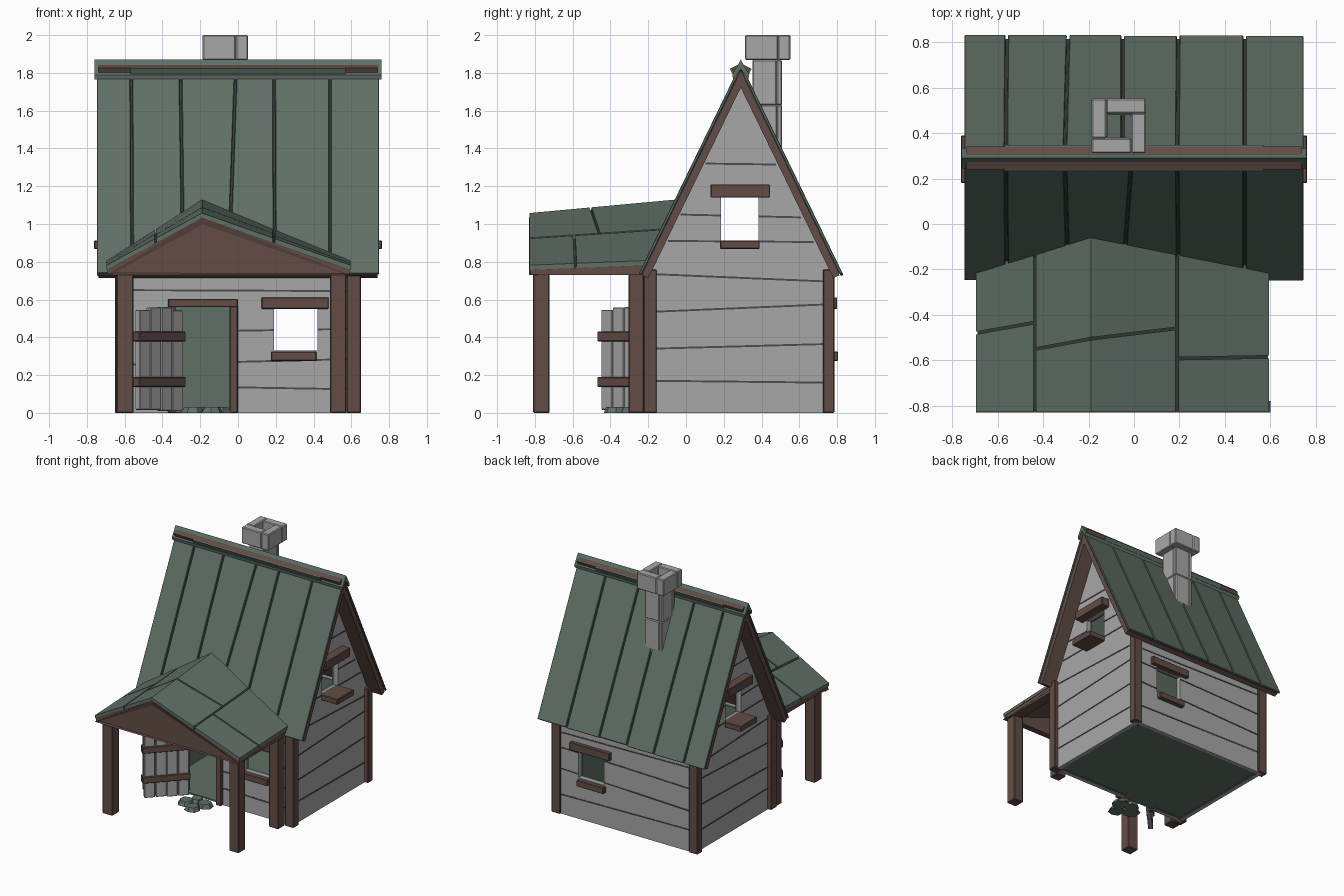
import bpy, bmesh, math, random
from mathutils import Vector, Matrix

random.seed(4)
if "Cube" in bpy.data.objects:
    bpy.data.objects.remove(bpy.data.objects["Cube"])


def material(name, r, g, b):
    m = bpy.data.materials.new(name)
    m.use_nodes = True
    m.diffuse_color = (r, g, b, 1)
    m.node_tree.nodes["Principled BSDF"].inputs["Base Color"].default_value = (r, g, b, 1)
    return m


GREY = material("pale grey boards", .39, .39, .39)
GREEN = material("moss green", .115, .16, .13)
BROWN = material("dark brown wood", .125, .073, .06)
SEAM = material("dark grey seam", .07, .07, .07)
DEEP = material("deep green seam", .035, .048, .04)


def finish(name, bm, mat, bevel=0):
    bmesh.ops.recalc_face_normals(bm, faces=bm.faces)
    me = bpy.data.meshes.new(name)
    bm.to_mesh(me)
    bm.free()
    me.materials.append(mat)
    ob = bpy.data.objects.new(name, me)
    bpy.context.collection.objects.link(ob)
    if bevel:
        mod = ob.modifiers.new("Bevel", "BEVEL")
        mod.width, mod.segments = bevel, 1
    return ob


def add_slab(bm, pts, vec):
    """Extrude a flat polygon along a vector."""
    a = [bm.verts.new(p) for p in pts]
    b = [bm.verts.new(Vector(p) + Vector(vec)) for p in pts]
    bm.faces.new(a)
    bm.faces.new(b[::-1])
    for i in range(len(a)):
        j = (i + 1) % len(a)
        bm.faces.new((a[j], a[i], b[i], b[j]))


def slab(name, pts, vec, mat, bevel=0):
    bm = bmesh.new()
    add_slab(bm, pts, vec)
    return finish(name, bm, mat, bevel)


def add_box(bm, x, y, z):
    add_slab(bm, [(x[0], y[0], z[0]), (x[1], y[0], z[0]), (x[1], y[1], z[0]), (x[0], y[1], z[0])],
             (0, 0, z[1] - z[0]))


def box(name, x, y, z, mat, bevel=0):
    bm = bmesh.new()
    add_box(bm, x, y, z)
    return finish(name, bm, mat, bevel)


# House dimensions
WX, Y0, Y1, MID = .62, -.19, .77, .29
RIDGE, SLOPE, EAVE = 1.85, 2.06, .54

# Cutter for the door and the aligned window openings
bm = bmesh.new()
add_box(bm, (.19, .42), (-.4, 1), (.33, .55))
add_box(bm, (-.9, .9), (.185, .385), (.91, 1.14))
add_box(bm, (-.33, -.045), (-.4, 0), (-.1, .56))
cutter = finish("opening_cutter", bm, GREY)
cutter.hide_render = True


def cut(ob):
    mod = ob.modifiers.new("Openings", "BOOLEAN")
    mod.object, mod.operation, mod.solver = cutter, "DIFFERENCE", "EXACT"
    bpy.context.view_layer.objects.active = ob
    bpy.ops.object.modifier_apply(modifier=mod.name)


# Walls: grey outer boards with a green lining
def gable(x, inset):
    return [(x, Y0 + inset, 0), (x, Y1 - inset, 0), (x, Y1 - inset, .77), (x, MID, 1.74), (x, Y0 + inset, .77)]


for s, side in ((1, "left"), (-1, "right")):
    cut(slab(side + "_gable_wall", gable(s * WX, 0), (-s * .03, 0, 0), GREY))
    cut(slab(side + "_gable_lining", gable(s * (WX - .03), .04), (-s * .02, 0, 0), GREEN))
for s, y, side in ((1, Y0, "front"), (-1, Y1, "back")):
    for part, d, w, mat in (("wall", 0, .03, GREY), ("lining", .03, .02, GREEN)):
        x = WX - .03 - d
        cut(box(side + "_" + part, (-x, x), sorted((y + s * d, y + s * (d + w))), (0, .75), mat))
box("floor", (-WX + .01, WX - .01), (Y0 + .01, Y1 - .01), (.002, .015), GREEN)

# Dark seams between the wall boards, as thin plates
bm = bmesh.new()
for s in (1, -1):
    for za, zb in ((.165, .155), (.335, .36), (.53, .57), (.73, .69), (.905, .9), (1.045, 1.03), (1.315, 1.31)):
        half = min(.47, (1.7 - max(za, zb)) / SLOPE)
        a, b = MID - half, MID + half
        add_slab(bm, [(s * WX, a, za), (s * WX, b, zb), (s * WX, b, zb + .01), (s * WX, a, za + .01)],
                 (s * .003, 0, 0))
for y, vec, rows in ((Y0, -.003, ((.14, .12), (.25, .28), (.42, .44), (.645, .64))),
                     (Y1, .003, ((.17, .15), (.32, .36), (.5, .53), (.67, .65)))):
    for za, zb in rows:
        add_slab(bm, [(-.6, y, za), (.6, y, zb), (.6, y, zb + .01), (-.6, y, za + .01)], (0, vec, 0))
cut(finish("wall_seams", bm, SEAM))
bpy.data.objects.remove(cutter)

# Corner posts
for s, side in ((1, "left"), (-1, "right")):
    x = sorted((s * .575, s * .652))
    box("front_corner_post_" + side, x, (-.225, -.155), (0, .76), BROWN, .005)
    box("back_corner_post_" + side, x, (.725, .785), (0, .76), BROWN, .005)

# Window lintels and sills
for s, side in ((1, "left"), (-1, "right")):
    box(side + "_gable_lintel", sorted((s * .6, s * .69)), (.13, .445), (1.14, 1.21), BROWN, .004)
    box(side + "_gable_sill", sorted((s * .6, s * .762)), (.18, .39), (.868, .912), BROWN, .004)
for s, y, side in ((-1, Y0, "front"), (1, Y1, "back")):
    box(side + "_lintel", (.125, .48), sorted((y - s * .02, y + s * .03)), (.55, .612), BROWN, .004)
    box(side + "_sill", (.175, .415), sorted((y - s * .02, y + s * .035)), (.275, .325), BROWN, .004)


# Main roof: brown boards, seam sheet and separate green panels
def roof_slab(name, s, corners, top, thick, mat, bevel=0):
    n = Vector((0, s * SLOPE, 1)).normalized()
    pts = [Vector((x, MID + s * d, RIDGE - SLOPE * d)) + n * top for x, d in corners]
    return slab(name, pts, n * -thick, mat, bevel)


def span(x, d):
    return [(-x, 0), (x, 0), (x, d), (-x, d)]


for s, side in ((-1, "front"), (1, "back")):
    roof_slab(side + "_roof_boards", s, span(.738, EAVE), -.02, .036, BROWN)
    roof_slab(side + "_roof_seams", s, span(.736, EAVE - .004), -.014, .006, DEEP)
    roof_slab(side + "_ceiling", s, span(.57, .42), -.056, .008, GREEN)
    joints = [(-.752, -.752), (-.56, -.565), (-.29, -.305), (-.05, -.01 if s < 0 else -.05),
              (.195, .19), (.487, .487), (.752, .752)]
    for i, ((b0, t0), (b1, t1)) in enumerate(zip(joints, joints[1:])):
        e = EAVE + random.uniform(-.003, .004)
        roof_slab(f"{side}_roof_panel_{i + 1}", s,
                  [(t0 + .006, 0), (t1 - .006, 0), (b1 - .006, e), (b0 + .006, e)], 0, .015, GREEN, .003)
slab("ridge_cap", [(-.76, MID + y, z) for y, z in
                   ((0, 1.87), (-.045, 1.79), (-.04, 1.765), (0, 1.82), (.04, 1.765), (.045, 1.79))],
     (1.52, 0, 0), GREEN)


# Chimney: hollow courses of four interlocking blocks
def course(name, cx, cy, half, hole, z0, z1):
    for k in range(4):
        turn = Matrix.Translation((cx, cy, 0)) @ Matrix.Rotation(k * math.pi / 2, 4, "Z")
        bm = bmesh.new()
        add_box(bm, (-half, hole), (-half, -hole), (z0, z1))
        bm.transform(turn)
        finish(f"{name}_block_{k + 1}", bm, GREY, .006)


course("chimney_cap", -.067, .432, .12, .055, 1.868, 2)
course("chimney_upper", -.067, .43, .079, .05, 1.63, 1.868)
course("chimney_lower", -.067, .432, .077, .05, 1.36, 1.63)

# Porch roof: off-centre ridge, rising gently toward the house
PX, PL, PR, FRONT = -.19, -.695, .595, -.828


def fall(x):
    return (PX - x) / (PX - PL) if x < PX else (x - PX) / (PR - PX)


def porch_point(x, y, drop):
    ridge, eave = 1.058 + (y - FRONT) * .092, .782 + (y - FRONT) * .04
    return (x, y, ridge + (eave - ridge) * fall(x) - drop)


def house_edge(x):
    return -.06 - .14 * fall(x)


def porch_slab(name, x0, x1, f0, f1, b0, b1, drop, thick, mat, bevel=0):
    corners = ((x0, f0), (x1, f1), (x1, b1), (x0, b0))
    slab(name, [porch_point(x, y, drop) for x, y in corners], (0, 0, -thick), mat, bevel)


for name, x0, x1, y0, y1 in (("right_outer", PL, -.443, -.48, -.435), ("right_inner", -.431, PX, -.55, -.505),
                             ("left_inner", PX, .183, -.505, -.46), ("left_outer", .195, PR, -.592, -.585)):
    g = .006
    porch_slab(f"porch_{name}_front_panel", x0, x1, FRONT, FRONT, y0 - g, y1 - g, 0, .025, GREEN)
    porch_slab(f"porch_{name}_rear_panel", x0, x1, y0 + g, y1 + g, house_edge(x0), house_edge(x1), 0, .025, GREEN)
for name, x0, x1 in (("right", PL + .005, PX), ("left", PX, PR - .005)):
    for part, drop, thick, mat in (("seams", .02, .008, DEEP), ("boards", .028, .025, BROWN)):
        porch_slab(f"porch_{name}_{part}", x0, x1, FRONT + .005, FRONT + .005,
                   house_edge(x0), house_edge(x1), drop, thick, mat)

# Porch gable with a recessed panel
bm = bmesh.new()
add_slab(bm, [(PL, -.83, .73), (PR + .005, -.83, .73), (PX, -.83, 1.035)], (0, .05, 0))
bm.faces.ensure_lookup_table()
bmesh.ops.recalc_face_normals(bm, faces=bm.faces)
bmesh.ops.inset_region(bm, faces=[bm.faces[0]], thickness=.038, depth=-.008)
finish("porch_gable", bm, BROWN)

# Porch beams and posts
for side, x, bx in (("right", (-.643, -.553), (-.685, -.6)), ("left", (.488, .573), (.505, .587))):
    box("porch_beam_" + side, bx, (-.82, -.2), (.73, .775), BROWN)
    box("porch_front_post_" + side, x, (-.81, -.722), (0, .74), BROWN, .005)
    box("porch_rear_post_" + side, x, (-.305, -.222), (0, .74), BROWN, .005)

# Door frame
box("door_jamb_left", (-.045, 0), (-.22, -.15), (0, .565), BROWN, .004)
box("door_jamb_right", (-.37, -.33), (-.22, -.15), (0, .565), BROWN, .004)
box("door_lintel", (-.37, 0), (-.225, -.15), (.56, .603), BROWN, .004)

# Open door, hung on its hinge side and swung outward
swing = Matrix.Translation((-.305, -.195, 0)) @ Matrix.Rotation(math.radians(227), 4, "Z")
parts = [(f"door_plank_{i + 1}", (i * .084, i * .084 + .08), (-.018, .018),
          (.008 + random.uniform(0, .01), .55 + random.uniform(-.008, .012)), GREY) for i in range(4)]
parts += [(n, (-.01, .35), (-.03, .03), z, BROWN) for n, z in
          (("door_lower_band", (.138, .19)), ("door_upper_band", (.378, .43)))]
for name, x, y, z, mat in parts:
    ob = box(name, x, y, z, mat, .004)
    ob.data.transform(swing)

# Flat stepping stones at the door
for i, (x, y, r) in enumerate(((-.24, -.32, .065), (-.14, -.38, .06), (-.1, -.28, .068), (-.19, -.25, .055))):
    bm = bmesh.new()
    bmesh.ops.create_cone(bm, cap_ends=True, segments=7, radius1=r, radius2=r * .75, depth=.032)
    for v in bm.verts:
        v.co.xy *= random.uniform(.88, 1.1)
    bm.transform(Matrix.Translation((x, y, .016)) @ Matrix.Rotation(i * 1.3, 4, "Z"))
    finish(f"step_stone_{i + 1}", bm, GREEN)
